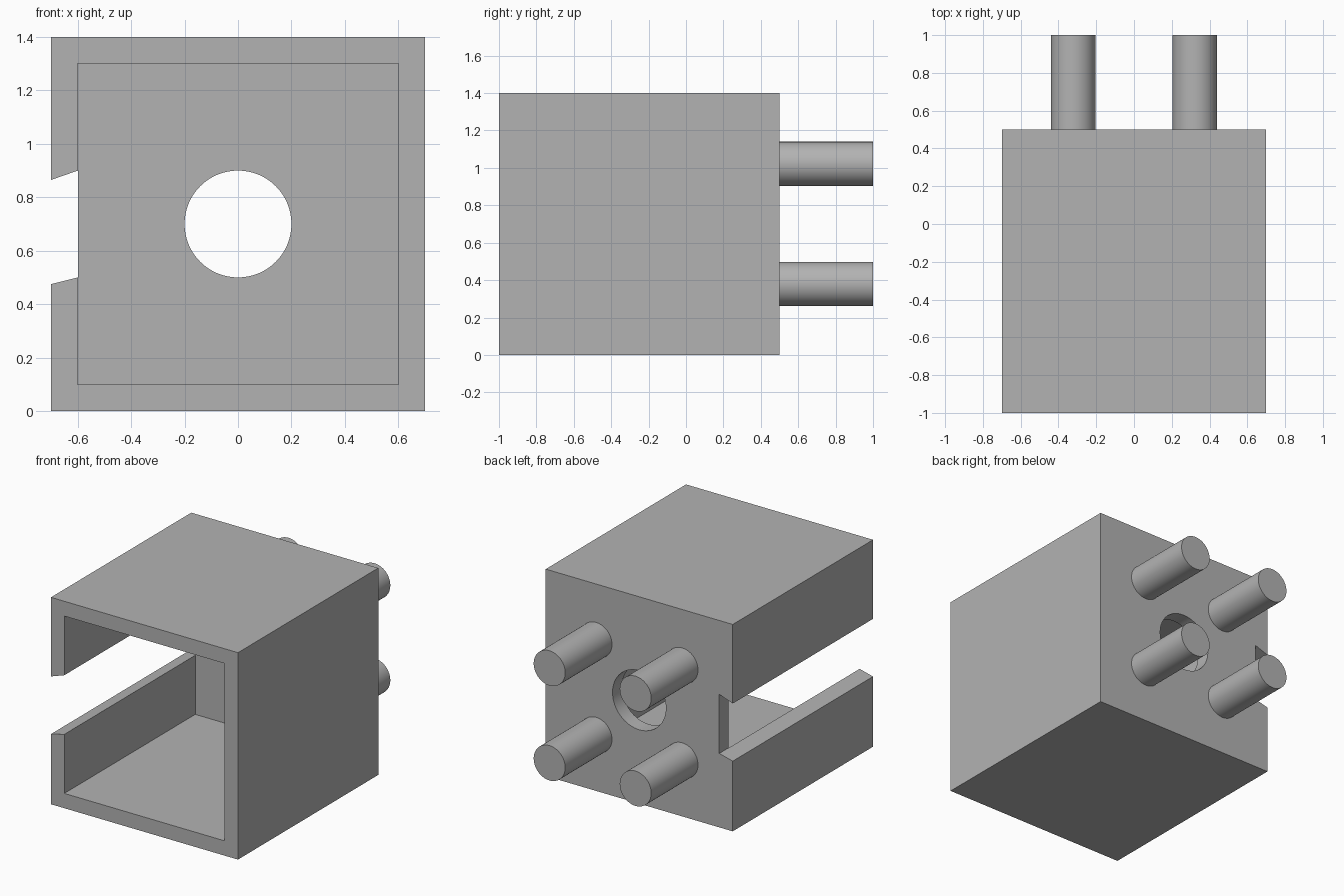
import bpy
import bmesh
from math import radians
from mathutils import Matrix, Vector

cube = bpy.data.objects.get("Cube")
if cube:
    bpy.data.objects.remove(cube, do_unlink=True)

grey = bpy.data.materials.new("plain grey")
grey.use_nodes = True
GREY = (0.45, 0.45, 0.45, 1)
grey.diffuse_color = GREY
grey.node_tree.nodes["Principled BSDF"].inputs["Base Color"].default_value = GREY


def add_object(name, bm):
    bmesh.ops.recalc_face_normals(bm, faces=bm.faces)
    mesh = bpy.data.meshes.new(name)
    bm.to_mesh(mesh)
    bm.free()
    mesh.materials.append(grey)
    obj = bpy.data.objects.new(name, mesh)
    bpy.context.collection.objects.link(obj)
    return obj


def prism(name, outline, y0, y1):
    """Extrude an x-z outline along y."""
    bm = bmesh.new()
    face = bm.faces.new([bm.verts.new((x, y0, z)) for x, z in outline])
    grown = bmesh.ops.extrude_face_region(bm, geom=[face])["geom"]
    verts = [v for v in grown if isinstance(v, bmesh.types.BMVert)]
    bmesh.ops.translate(bm, verts=verts, vec=Vector((0, y1 - y0, 0)))
    return add_object(name, bm)


def box(name, half, z0, z1, y0, y1):
    return prism(name, [(-half, z0), (half, z0), (half, z1), (-half, z1)], y0, y1)


def rod(name, x, z, radius, y0, y1):
    bm = bmesh.new()
    place = Matrix.Translation((x, (y0 + y1) / 2, z)) @ Matrix.Rotation(radians(90), 4, "X")
    bmesh.ops.create_cone(bm, cap_ends=True, segments=64, radius1=radius,
                          radius2=radius, depth=y1 - y0, matrix=place)
    return add_object(name, bm)


def carve(target, cutter):
    bpy.context.view_layer.objects.active = target
    mod = target.modifiers.new("carve", "BOOLEAN")
    mod.operation = "DIFFERENCE"
    mod.solver = "EXACT"
    mod.object = cutter
    bpy.ops.object.modifier_apply(modifier=mod.name)
    bpy.data.objects.remove(cutter, do_unlink=True)


# Open-fronted housing with a slanted side slot and a round hole in the back wall
housing = box("housing", 0.7, 0, 1.4, -1, 0.5)
carve(housing, box("cavity_cutter", 0.6, 0.1, 1.3, -1.2, 0.4))
slot = [(-0.599, 0.5), (-0.599, 0.9), (-0.8, 0.83), (-0.8, 0.45)]
carve(housing, prism("slot_cutter", slot, -1.2, 0.7))
carve(housing, rod("hole_cutter", 0, 0.7, 0.2, 0.2, 0.7))

# Four round pegs on the back wall
pegs = [rod(f"{level}_{side}_peg", x, z, 0.118, 0.5, 1)
        for level, z in (("lower", 0.38), ("upper", 1.022))
        for side, x in (("right", -0.322), ("left", 0.322))]

# Smooth the round walls, keep the corners sharp
bpy.ops.object.select_all(action="DESELECT")
for obj in [housing] + pegs:
    obj.select_set(True)
bpy.context.view_layer.objects.active = housing
bpy.ops.object.shade_smooth_by_angle(angle=radians(30))
